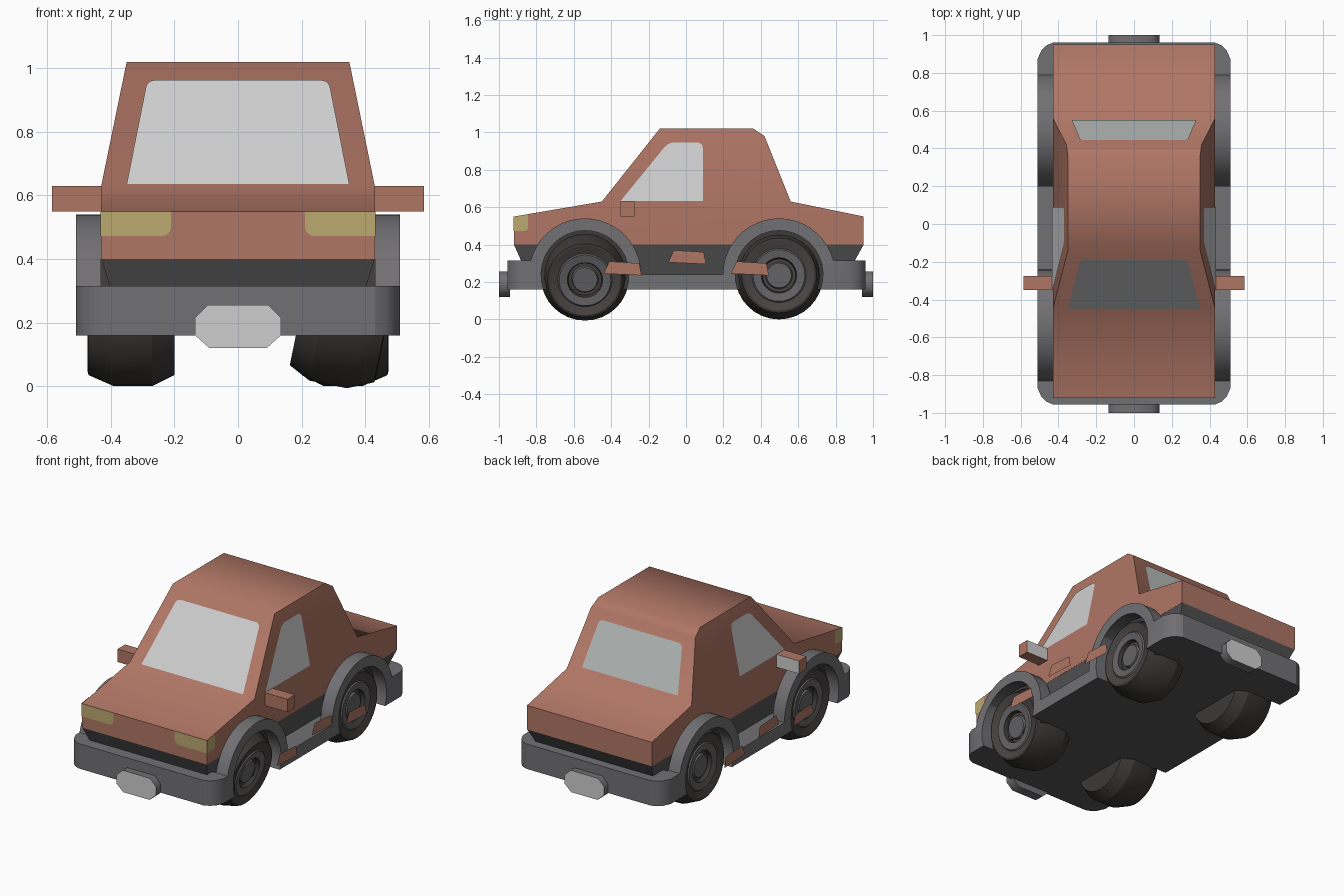
import bpy, bmesh
from math import sin, cos, asin, pi, radians
from mathutils import Vector

cube = bpy.data.objects.get("Cube")
if cube:
    bpy.data.objects.remove(cube, do_unlink=True)


def material(name, r, g, b):
    m = bpy.data.materials.new(name)
    m.use_nodes = True
    m.diffuse_color = (r, g, b, 1)
    bsdf = next(n for n in m.node_tree.nodes if n.type == 'BSDF_PRINCIPLED')
    bsdf.inputs["Base Color"].default_value = (r, g, b, 1)
    return m


PAINT = material("terracotta paint", 0.43, 0.18, 0.13)
GLASS = material("pale glass", 0.62, 0.62, 0.62)
REAR_GLASS = material("rear glass", 0.50, 0.54, 0.52)
TRIM = material("grey trim", 0.165, 0.16, 0.17)
SILL = material("dark sill", 0.09, 0.09, 0.093)
TYRE = material("tyre black", 0.045, 0.041, 0.039)
WALL = material("tyre sidewall", 0.065, 0.058, 0.055)
RIM = material("rim grey", 0.125, 0.123, 0.13)
LAMP = material("headlight yellow", 0.50, 0.40, 0.16)


def finish(bm, name, mats, angle=35, rule=None):
    """Turn a bmesh into an object; rule(face) returns a material index."""
    bmesh.ops.recalc_face_normals(bm, faces=bm.faces)
    bm.normal_update()
    for f in bm.faces:
        f.smooth = True
        if rule:
            f.material_index = rule(f)
    me = bpy.data.meshes.new(name)
    bm.to_mesh(me)
    bm.free()
    for m in mats:
        me.materials.append(m)
    me.set_sharp_from_angle(angle=radians(angle))
    ob = bpy.data.objects.new(name, me)
    bpy.context.collection.objects.link(ob)
    return ob


def loft(name, loops, mats, angle=35, rule=None):
    """Skin matching closed loops and cap both ends."""
    bm = bmesh.new()
    rows = [[bm.verts.new(p) for p in loop] for loop in loops]
    n = len(rows[0])
    for a, b in zip(rows, rows[1:]):
        for i in range(n):
            j = (i + 1) % n
            bm.faces.new((a[i], a[j], b[j], b[i]))
    bm.faces.new(rows[0])
    bm.faces.new(rows[-1])
    return finish(bm, name, mats, angle, rule)


def box(name, x0, x1, y0, y1, z0, z1, mats, rule=None):
    loops = [[(x0, y0, z), (x1, y0, z), (x1, y1, z), (x0, y1, z)] for z in (z0, z1)]
    return loft(name, loops, mats, 35, rule)


def panel(name, pts, mat, rounded=(), radius=0.03, lift=0.004):
    """Thin painted panel just proud of the surface, with chosen corners rounded."""
    bm = bmesh.new()
    verts = [bm.verts.new(p) for p in pts]
    face = bm.faces.new(verts)
    face.normal_update()
    if face.normal.dot(face.calc_center_median() - Vector((0, 0, 0.5))) < 0:
        face.normal_flip()
    shift = face.normal * lift
    for v in verts:
        v.co += shift
    if rounded:
        bmesh.ops.bevel(bm, geom=[verts[i] for i in rounded], offset=radius,
                        segments=4, profile=0.5, affect='VERTICES')
    me = bpy.data.meshes.new(name)
    bm.to_mesh(me)
    bm.free()
    me.materials.append(mat)
    ob = bpy.data.objects.new(name, me)
    bpy.context.collection.objects.link(ob)
    return ob


def half_width(z):
    return 0.43 - 0.08 * max(0, z - 0.63) / 0.39


def underside(f):
    return 1 if f.normal.z < -0.7 else 0


# Painted body: one side profile, narrowing above the belt line
lower = [(0.95, 0.40), (-0.92, 0.40), (-0.92, 0.55), (-0.45, 0.63)]
cabin = [(-0.45, 0.63), (-0.14, 1.02), (0.36, 1.02), (0.42, 0.98), (0.56, 0.63)]
outline = lower + cabin[1:] + [(0.95, 0.55)]
bm = bmesh.new()
sides = [{p: bm.verts.new((s * half_width(p[1]), *p)) for p in outline} for s in (1, -1)]
for side in sides:
    bm.faces.new([side[p] for p in cabin])
    bm.faces.new([side[p] for p in lower + [cabin[-1], outline[-1]]])
for p, q in zip(outline, outline[1:] + outline[:1]):
    bm.faces.new((sides[0][p], sides[0][q], sides[1][q], sides[1][p]))
finish(bm, "body", [PAINT], 60)

# Dark tapered band under the body
band = []
for z, x, y0, y1 in ((0.40, 0.429, -0.92, 0.95), (0.22, 0.375, -0.84, 0.85)):
    band.append([(-x, y0, z), (x, y0, z), (x, y1, z), (-x, y1, z)])
loft("lower_band", band, [SILL])

# Floor and bumpers
REAR, FRONT = 0.96, -0.955
box("floor", -0.43, 0.43, FRONT, REAR, 0.16, 0.24, [TRIM, SILL], underside)
box("front_bumper", -0.43, 0.43, FRONT, -0.83, 0.161, 0.315, [TRIM, SILL], underside)
box("rear_bumper", -0.43, 0.43, 0.80, REAR, 0.161, 0.315, [TRIM, SILL], underside)


def arc(cy, r, a0, a1, n):
    return [(cy + r * cos(a0 + (a1 - a0) * i / n), 0.24 + r * sin(a0 + (a1 - a0) * i / n))
            for i in range(n + 1)]


# Side skirt with both wheel arches and rounded bumper corners
AXLES = {"front": -0.54, "rear": 0.4975}
top, cut = asin(0.25), asin(0.08 / 0.235)
skirt = [(FRONT, 0.16), (FRONT, 0.315)]
skirt += arc(AXLES["front"], 0.30, pi - top, 0, 20)
skirt += arc(AXLES["rear"], 0.30, pi, top, 20)
skirt += [(REAR, 0.315), (REAR, 0.16)]
skirt += arc(AXLES["rear"], 0.235, -cut, pi + cut, 20)
skirt += arc(AXLES["front"], 0.235, -cut, pi + cut, 20)


def skirt_loop(x, inset):
    return [(x, max(FRONT + inset, min(REAR - inset, y)), z) for y, z in skirt]


# Wheel cross-section: offset along the axle, radius, material of the ring that follows
SECTION = [(-0.135, 0.20, 0), (-0.065, 0.235, 0), (0.055, 0.235, 0), (0.135, 0.20, 0),
           (0.138, 0.188, 1), (0.125, 0.145, 2), (0.132, 0.138, 2), (0.125, 0.095, 0),
           (0.10, 0.088, 1), (0.10, 0.072, 2), (0.115, 0.066, 2)]


def wheel(name, x, y, turn, camber):
    n = 32
    bm = bmesh.new()
    rows = [[bm.verts.new((o, r * cos(2 * pi * i / n), r * sin(2 * pi * i / n)))
             for i in range(n)] for o, r, _ in SECTION]
    for k, (a, b) in enumerate(zip(rows, rows[1:])):
        for i in range(n):
            j = (i + 1) % n
            bm.faces.new((a[i], a[j], b[j], b[i])).material_index = SECTION[k][2]
    bm.faces.new(rows[0])
    bm.faces.new(rows[-1]).material_index = 2
    ob = finish(bm, name, [TYRE, WALL, RIM], 25)
    ob.location = (x, y, 0.235)
    ob.rotation_euler = (0, camber, turn)


for s, side in ((1, "left"), (-1, "right")):
    loops = [skirt_loop(s * x, d) for x, d in ((0.43, 0), (0.465, 0.015), (0.49, 0.04), (0.51, 0.085))]
    loft(side + "_skirt", loops, [TRIM, SILL], 35, underside)

    # Wheels with dark wells behind them; one front wheel leans
    for end, y in AXLES.items():
        lean = radians(11.5) if (end, s) == ("front", 1) else 0
        wheel(f"{end}_{side}_wheel", s * 0.335, y, 0 if s > 0 else pi, lean)
        ring = arc(y, 0.235, -cut, pi + cut, 24)
        loft(f"{end}_{side}_wheel_well", [[(s * x, *p) for p in ring] for x in (0.40, 0.433)], [TYRE])

    # Door mirror with a silver rear face
    x0, x1 = sorted((s * 0.42, s * 0.585))
    box(side + "_mirror", x0, x1, -0.35, -0.275, 0.55, 0.63, [PAINT, GLASS],
        lambda f: 1 if f.normal.y > 0.7 else 0)

    # Side window
    window = [(-0.35, 0.632), (-0.095, 0.945), (0.09, 0.945), (0.09, 0.632)]
    panel(side + "_window", [(s * half_width(z), y, z) for y, z in window], GLASS, (1, 2))

    # Headlight wrapping round the corner
    lamp = [(0.432, 0.472), (0.432, 0.55), (0.21, 0.55), (0.21, 0.472)]
    panel(side + "_headlight", [(s * x, -0.92, z) for x, z in lamp], LAMP, (3,))
    wrap = [(-0.922, 0.472), (-0.922, 0.55), (-0.845, 0.562), (-0.845, 0.472)]
    panel(side + "_headlight_wrap", [(s * 0.43, y, z) for y, z in wrap], LAMP, (3,), 0.02)

    # Loose painted flaps standing off the side
    for k, (y, z) in enumerate(((-0.34, 0.27), (0.005, 0.33), (0.34, 0.27))):
        flap = [(-0.10, -0.025), (-0.07, 0.04), (0.09, 0.03), (0.103, -0.035)]
        panel(f"{side}_flap_{k + 1}", [(s * 0.575, y + a, z + b) for a, b in flap], PAINT, lift=0)

# Windscreen and rear window
for name, mat, corners in (
        ("windscreen", GLASS, ((0.35, -0.447, 0.634), (0.285, -0.188, 0.96))),
        ("rear_window", REAR_GLASS, ((0.33, 0.548, 0.66), (0.285, 0.44, 0.93)))):
    (xa, ya, za), (xb, yb, zb) = corners
    panel(name, [(-xa, ya, za), (-xb, yb, zb), (xb, yb, zb), (xa, ya, za)], mat, (1, 2), 0.025)

# Chamfered plates on both bumpers, silver on the outside
octagon = [(0.09, 0.12), (0.135, 0.16), (0.135, 0.215), (0.095, 0.255)]
octagon += [(-x, z) for x, z in reversed(octagon)]
for s, name in ((-1, "front_plate"), (1, "rear_plate")):
    loft(name, [[(x, s * y, z) for x, z in octagon] for y in (0.94, 1.0)], [TRIM, GLASS], 50,
         lambda f: 1 if f.normal.y * s > 0.9 else 0)
